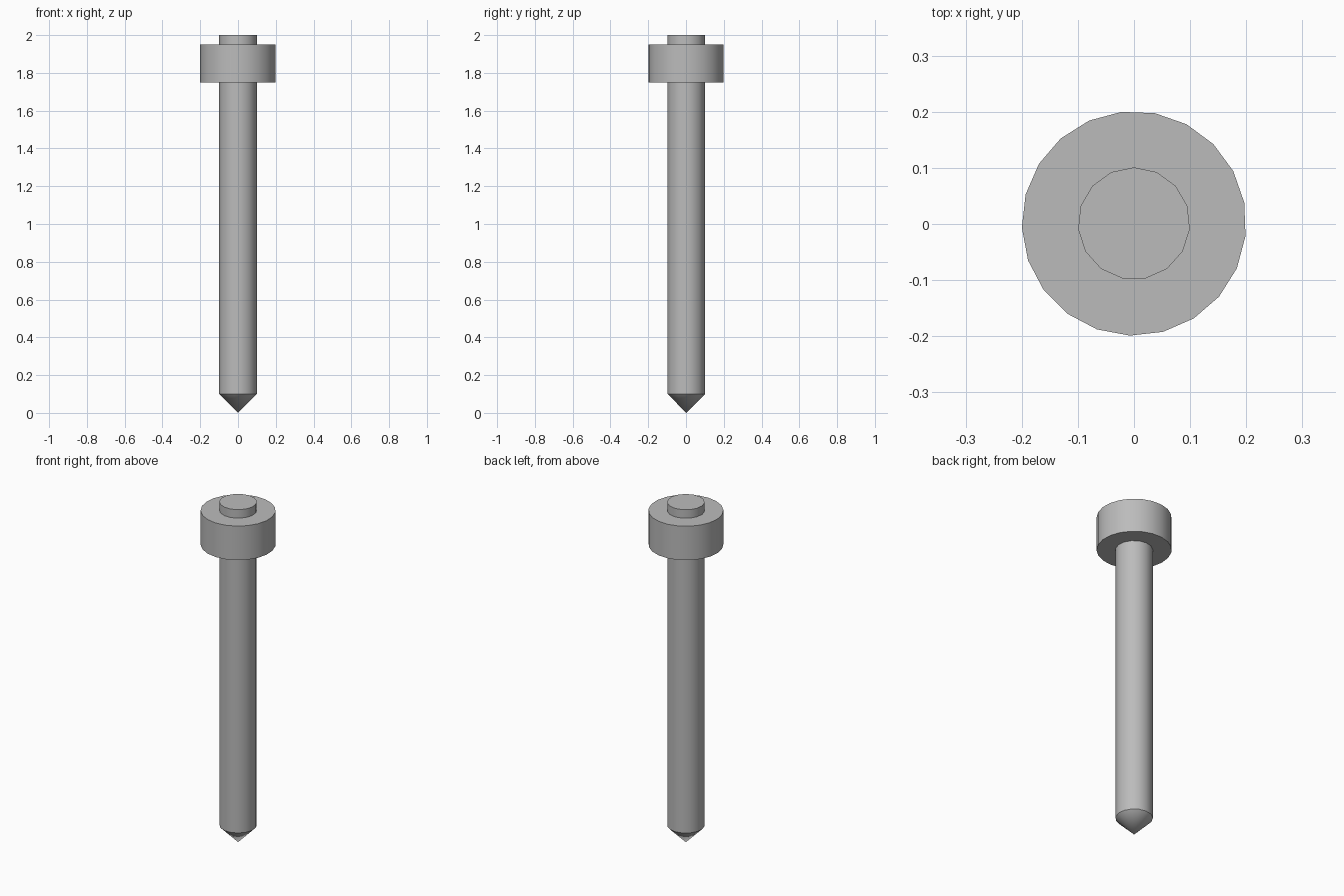
import bpy, bmesh
from math import radians, sin, cos, tau

cube = bpy.data.objects.get("Cube")
if cube:
    bpy.data.objects.remove(cube, do_unlink=True)

# Plain grey metal
metal = bpy.data.materials.new("grey_metal")
metal.use_nodes = True
colour = (0.5, 0.5, 0.5, 1)
metal.diffuse_color = colour
metal.node_tree.nodes["Principled BSDF"].inputs["Base Color"].default_value = colour


def lathe(name, profile, sides, start):
    """Turn (radius, z) points about z; a zero radius makes a tip."""
    bm = bmesh.new()
    rings = []
    for r, z in profile:
        count = sides if r else 1
        rings.append([bm.verts.new((r * cos(start + tau * i / sides),
                                    r * sin(start + tau * i / sides), z))
                      for i in range(count)])
    for low, high in zip(rings, rings[1:]):
        for i in range(sides):
            j = (i + 1) % sides
            if len(low) == 1:
                bm.faces.new((low[0], high[j], high[i]))
            else:
                bm.faces.new((low[i], low[j], high[j], high[i]))
    for ring in (rings[0], rings[-1]):
        if len(ring) > 1:
            bm.faces.new(ring)
    bmesh.ops.recalc_face_normals(bm, faces=bm.faces)
    mesh = bpy.data.meshes.new(name)
    bm.to_mesh(mesh)
    bm.free()
    mesh.materials.append(metal)
    obj = bpy.data.objects.new(name, mesh)
    bpy.context.collection.objects.link(obj)
    bpy.ops.object.select_all(action="DESELECT")
    obj.select_set(True)
    bpy.context.view_layer.objects.active = obj
    bpy.ops.object.shade_smooth_by_angle(angle=radians(30))
    return obj


# Pointed shaft, running through the collar to form the top boss
shaft = lathe("pointed_shaft", [(0, 0), (0.1, 0.1), (0.1, 2)], 15, radians(90))
# Wide collar near the top
collar = lathe("collar", [(0.2, 1.75), (0.2, 1.95)], 21, radians(45))
for part in (shaft, collar):
    part.location.y = 0.001
